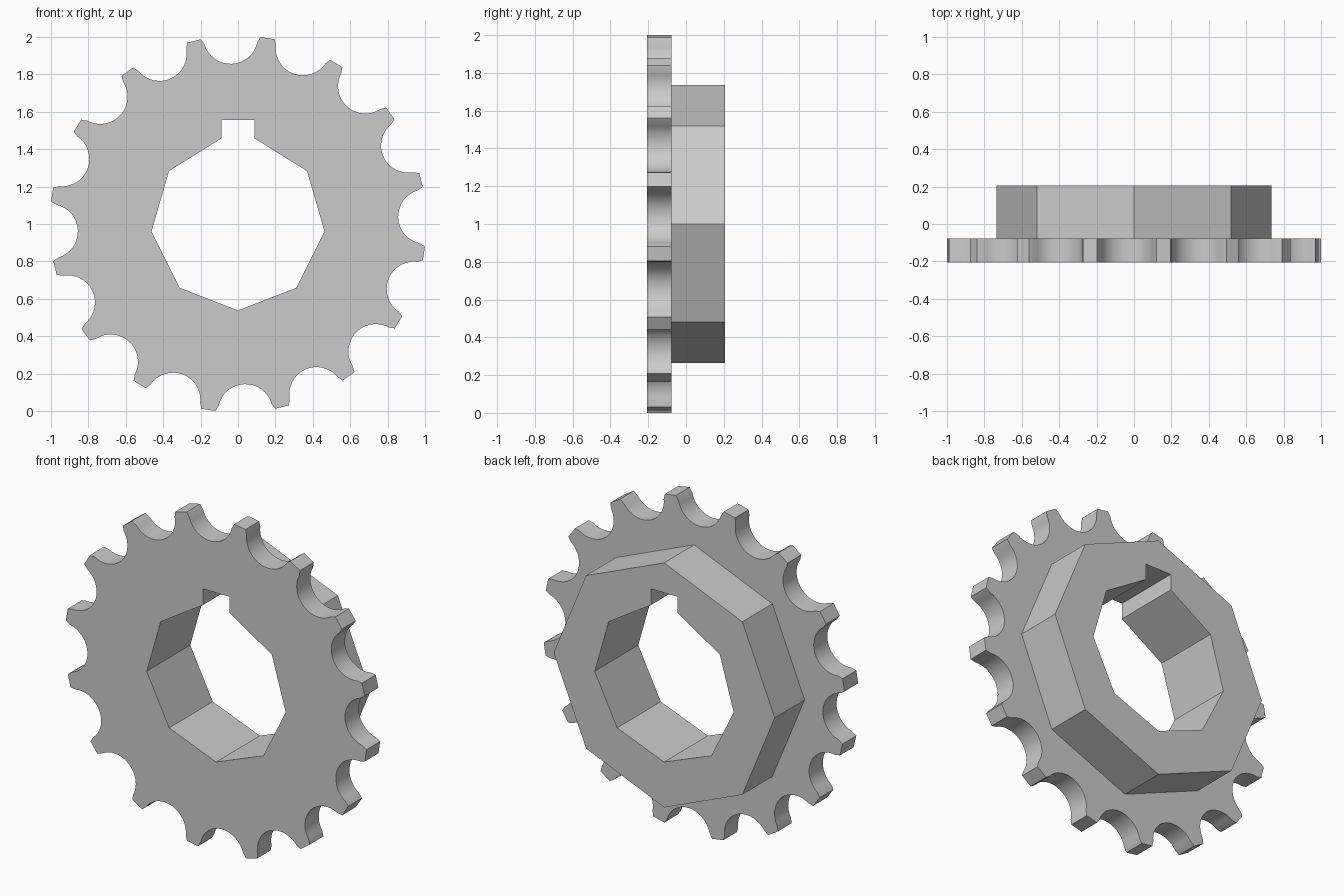
import bpy, bmesh
from math import sin, cos, radians

if "Cube" in bpy.data.objects:
    bpy.data.objects.remove(bpy.data.objects["Cube"])

TEETH = 16


def extrude_profile(name, loops, y0, y1):
    """Fill nested 2D outlines (x, z) and extrude them from y0 to y1."""
    cu = bpy.data.curves.new(name, 'CURVE')
    cu.dimensions = '2D'
    cu.fill_mode = 'BOTH'
    cu.extrude = (y1 - y0) / 2
    for pts in loops:
        s = cu.splines.new('POLY')
        s.points.add(len(pts) - 1)
        for p, (x, z) in zip(s.points, pts):
            p.co = (x, z, 0, 1)
        s.use_cyclic_u = True
    ob = bpy.data.objects.new(name, cu)
    bpy.context.collection.objects.link(ob)
    ob.location = (0, (y0 + y1) / 2, 1)
    ob.rotation_euler = (radians(90), 0, 0)
    bpy.ops.object.select_all(action='DESELECT')
    ob.select_set(True)
    bpy.context.view_layer.objects.active = ob
    bpy.ops.object.convert(target='MESH')
    ob = bpy.context.object
    # weld caps to walls
    bm = bmesh.new()
    bm.from_mesh(ob.data)
    bmesh.ops.remove_doubles(bm, verts=bm.verts, dist=1e-5)
    bmesh.ops.recalc_face_normals(bm, faces=bm.faces)
    bm.to_mesh(ob.data)
    bm.free()
    bpy.ops.object.shade_smooth_by_angle(angle=radians(25))
    return ob


# Sprocket outline: round roller seats between narrow flat-tipped teeth
tip_r, seat_r, tip_half = 1.007, 0.146, radians(9.1)
gap = [(tip_r * cos(tip_half), -tip_r * sin(tip_half))]
for i in range(17):
    a = radians(-76 + 152 * i / 16)
    gap.append((1.003 - seat_r * cos(a), seat_r * sin(a)))
gap.append((tip_r * cos(tip_half), tip_r * sin(tip_half)))

outline = []
for k in range(TEETH):
    t = radians(92.25 + 360 / TEETH * k)
    outline += [(r * cos(t) - s * sin(t), r * sin(t) + s * cos(t)) for r, s in gap]

# Faceted bore with a square keyway at the top
bore = []
for i in range(9):
    a = radians(-90 + 42.4 * (i - 4))
    bore.append((0.464 * cos(a), 0.464 * sin(a) + 0.002))
bore[0], bore[-1] = (-0.088, 0.458), (0.088, 0.458)
bore += [(0.088, 0.555), (-0.088, 0.555)]

# Octagonal hub
octagon = [(0.735 * cos(radians(45 * i)), 0.735 * sin(radians(45 * i))) for i in range(8)]

extrude_profile("sprocket_plate", [outline, bore], -0.207, -0.077)
extrude_profile("hub", [octagon, bore], -0.077, 0.207)
